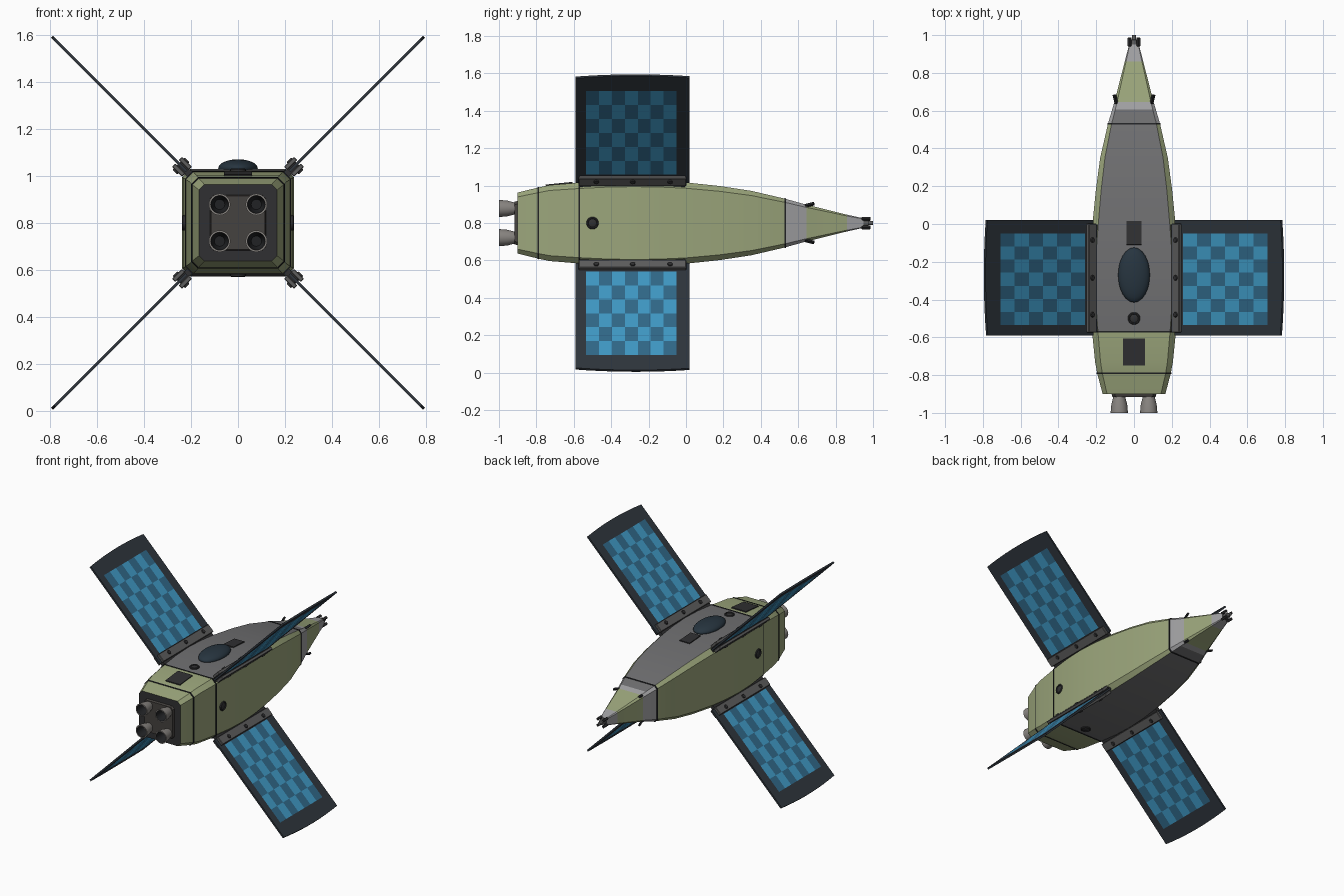
import bpy, bmesh, math
from mathutils import Matrix, Vector

if "Cube" in bpy.data.objects:
    bpy.data.objects.remove(bpy.data.objects["Cube"])

CZ = 0.8  # height of the long axis
R2 = math.sqrt(2)


def mat(name, r, g, b):
    m = bpy.data.materials.new(name)
    m.diffuse_color = (r, g, b, 1)
    m.use_nodes = True
    m.node_tree.nodes["Principled BSDF"].inputs["Base Color"].default_value = m.diffuse_color
    return m


GREEN = mat("hull_green", .33, .38, .20)
DECK = mat("deck_grey", .16, .16, .165)
LIGHT = mat("light_band", .36, .36, .37)
BLACK = mat("black", .015, .016, .018)
DARK = mat("dark_plate", .03, .03, .032)
WARM = mat("engine_mount", .06, .054, .05)
BELL = mat("nozzle_metal", .25, .235, .22)
GLASS = mat("dome_blue", .02, .035, .05)
FRAME = mat("panel_frame", .028, .036, .046)
CELL_A = mat("cell_bright", .05, .32, .56)
CELL_B = mat("cell_dim", .03, .14, .25)
HINGE = mat("hinge_grey", .11, .11, .11)


def finish(name, bm, mats, smooth=None):
    bmesh.ops.recalc_face_normals(bm, faces=bm.faces)
    me = bpy.data.meshes.new(name)
    bm.to_mesh(me)
    bm.free()
    for m in mats:
        me.materials.append(m)
    ob = bpy.data.objects.new(name, me)
    bpy.context.collection.objects.link(ob)
    if smooth:
        bpy.context.view_layer.objects.active = ob
        ob.select_set(True)
        bpy.ops.object.shade_smooth_by_angle(angle=math.radians(smooth))
        ob.select_set(False)
    return ob


def box(name, M, centre, size, m, bevel=0):
    bm = bmesh.new()
    bmesh.ops.create_cube(bm, size=1, matrix=M @ Matrix.Translation(centre) @ Matrix.Diagonal((*size, 1)))
    if bevel:
        bmesh.ops.bevel(bm, geom=bm.edges[:], offset=bevel, segments=1, affect='EDGES')
    return finish(name, bm, [m])


def lathe(name, M, profile, mats, n=24, idx=None):
    """Spin (radius, height) points about the local z axis of M."""
    bm = bmesh.new()
    rings = [[bm.verts.new(M @ Vector((r * math.cos(a), r * math.sin(a), h)))
              for a in (2 * math.pi * i / n for i in range(n))] for r, h in profile]
    for k in range(len(rings) - 1):
        for i in range(n):
            j = (i + 1) % n
            f = bm.faces.new((rings[k][i], rings[k][j], rings[k + 1][j], rings[k + 1][i]))
            f.material_index = idx[k] if idx else 0
    bm.faces.new(rings[0])
    bm.faces.new(rings[-1]).material_index = idx[-1] if idx else 0
    return finish(name, bm, mats, 40)


# hull profile: y, half width, half height
HULL = [(-.90, .166, .163), (-.79, .195, .190), (-.73, .206, .203), (-.57, .222, .216),
        (-.42, .234, .225), (-.28, .237, .228), (-.14, .232, .225), (0, .220, .217),
        (.18, .202, .198), (.35, .179, .172), (.53, .138, .130), (.605, .116, .109),
        (.645, .104, .098), (.86, .049, .045), (.95, .026, .025)]


def size_at(y):
    for (y0, a0, b0), (y1, a1, b1) in zip(HULL, HULL[1:]):
        if y0 <= y <= y1:
            t = (y - y0) / (y1 - y0)
            return a0 + (a1 - a0) * t, b0 + (b1 - b0) * t


def section(bm, y, hx, hz):
    c = .14 * hx
    pts = [(hx, hz - c), (hx - c, hz), (c - hx, hz), (-hx, hz - c),
           (-hx, c - hz), (c - hx, -hz), (hx - c, -hz), (hx, c - hz)]
    return [bm.verts.new((x, y, CZ + z)) for x, z in pts]


def loft(name, stations, mats, pick=lambda y, i: 0):
    bm = bmesh.new()
    rings = [section(bm, *s) for s in stations]
    for k in range(len(rings) - 1):
        for i in range(8):
            j = (i + 1) % 8
            f = bm.faces.new((rings[k][i], rings[k][j], rings[k + 1][j], rings[k + 1][i]))
            f.material_index = pick(stations[k][0], i)
    bm.faces.new(rings[0]).material_index = len(mats) - 1
    bm.faces.new(rings[-1]).material_index = len(mats) - 1
    return finish(name, bm, mats, 25)


def hull_colour(y, i):
    if y >= .86 or .6 < y < .64:
        return 2
    if -.58 < y < .6 and i in (1, 5):
        return 1                      # deck and belly
    return 2 if .52 < y < .6 else 0


loft("hull", HULL, [GREEN, DECK, LIGHT, DARK], hull_colour)

# black seams around the hull
for n, y in (("rear", -.79), ("middle", -.57), ("nose", .53)):
    st = []
    for yy in (y - .004, y + .004):
        a, b = size_at(yy)
        st.append((yy, a + .003, b + .003))
    loft(n + "_seam", st, [BLACK])

# engine mount and four nozzles
loft("engine_mount", [(-.916, .114, .114), (-.895, .12, .12)], [WARM])
for sx in (-1, 1):
    for sz in (-1, 1):
        M = Matrix.Translation((sx * .078, -.905, CZ + sz * .078)) @ Matrix.Rotation(math.pi / 2, 4, 'X')
        lathe("nozzle", M, [(.03, 0), (.034, .02), (.042, .05), (.046, .095), (.038, .095), (.033, .05), (.022, .02)],
              [BELL, BLACK], idx=[0, 0, 0, 0, 1, 1, 1])

# dome, hatch plates on the deck
bm = bmesh.new()
bmesh.ops.create_uvsphere(bm, u_segments=32, v_segments=16, radius=1,
                          matrix=Matrix.Translation((0, -.27, 1.032)) @ Matrix.Diagonal((.084, .145, .038, 1)))
finish("deck_dome", bm, [GLASS], 60)
for n, y0, y1, w in (("rear_plate", -.75, -.605, .118), ("front_plate", -.11, .015, .08)):
    z0, z1 = size_at(y0)[1], size_at(y1)[1]
    M = Matrix.Translation((0, (y0 + y1) / 2, CZ + (z0 + z1) / 2)) @ Matrix.Rotation(math.atan2(z1 - z0, y1 - y0), 4, 'X')
    box(n, M, (0, 0, .001), (w, y1 - y0, .012), DARK)

# round ports on all four sides
hx, hz = size_at(-.5)
for k in range(4):
    d = (hx, hz)[k % 2 == 0]
    M = Matrix.Translation((0, -.5, CZ)) @ Matrix.Rotation(k * math.pi / 2, 4, 'Y')
    lathe("round_port", M, [(.033, d - .01), (.033, d + .006), (.029, d + .01), (.024, d + .01), (.022, d + .005), (.012, d + .009)],
          [DARK], 20)


def panel(M):
    """Solar panel: one slab whose faces carry the cell checker."""
    us = [.31] + [.372 + .1055 * i for i in range(7)] + [None]
    ys = [-.59] + [-.535 + .0693 * i for i in range(8)] + [.02]
    bm = bmesh.new()
    V = [[[bm.verts.new(M @ Vector((u or 1.118 - .016 * ((y + .27) / .31) ** 2, y, t)))
           for t in (-.0065, .0065)] for y in ys] for u in us]
    nu, ny = len(us) - 1, len(ys) - 1
    for i in range(nu):
        for j in range(ny):
            rim = i in (0, nu - 1) or j in (0, ny - 1)
            for k in (0, 1):
                f = bm.faces.new((V[i][j][k], V[i + 1][j][k], V[i + 1][j + 1][k], V[i][j + 1][k]))
                f.material_index = 0 if rim else 1 + (i + j) % 2
    for i in range(nu):
        for j in (0, ny):
            bm.faces.new((V[i][j][0], V[i + 1][j][0], V[i + 1][j][1], V[i][j][1]))
    for j in range(ny):
        for i in (0, nu):
            bm.faces.new((V[i][j][0], V[i][j + 1][0], V[i][j + 1][1], V[i][j][1]))
    finish("solar_panel", bm, [FRAME, CELL_A, CELL_B])


# corner parts, in a frame of (outward diagonal, y, across)
for sx in (-1, 1):
    for sz in (-1, 1):
        M = Matrix(((sx / R2, 0, -sx / R2, 0), (0, 1, 0, 0), (sz / R2, 0, sz / R2, CZ), (0, 0, 0, 1)))
        panel(M)
        box("hinge_core", M, (.318, -.286, 0), (.06, .56, .03), DARK)
        for t in (-.02, .02):
            box("hinge_rail", M, (.337, -.286, t), (.06, .575, .02), HINGE, .003)
        for y in (-.48, -.285, -.085):
            lathe("hinge_bolt", M @ Matrix.Translation((.342, y, 0)), [(.012, -.037), (.014, -.033), (.014, .033), (.012, .037)], [DARK], 12)
        # black strip on the nose corner
        a0, a1 = size_at(.61), size_at(.685)
        r0, r1 = [(a + b - .14 * a) / R2 for a, b in (a0, a1)]
        S = M @ Matrix.Translation(((r0 + r1) / 2, .647, 0)) @ Matrix.Rotation(math.atan2(r1 - r0, .075), 4, 'Z')
        box("nose_strip", S, (.001, 0, 0), (.012, .08, .016), BLACK)
        # docking claw at the tip
        box("nose_claw", M, (.032, .963, 0), (.018, .048, .018), DARK, .003)

T = Matrix.Translation((0, .94, CZ)) @ Matrix.Rotation(-math.pi / 2, 4, 'X')
lathe("nose_probe", T, [(.022, 0), (.02, .035), (.011, .037), (.011, .06)], [HINGE], 16)
